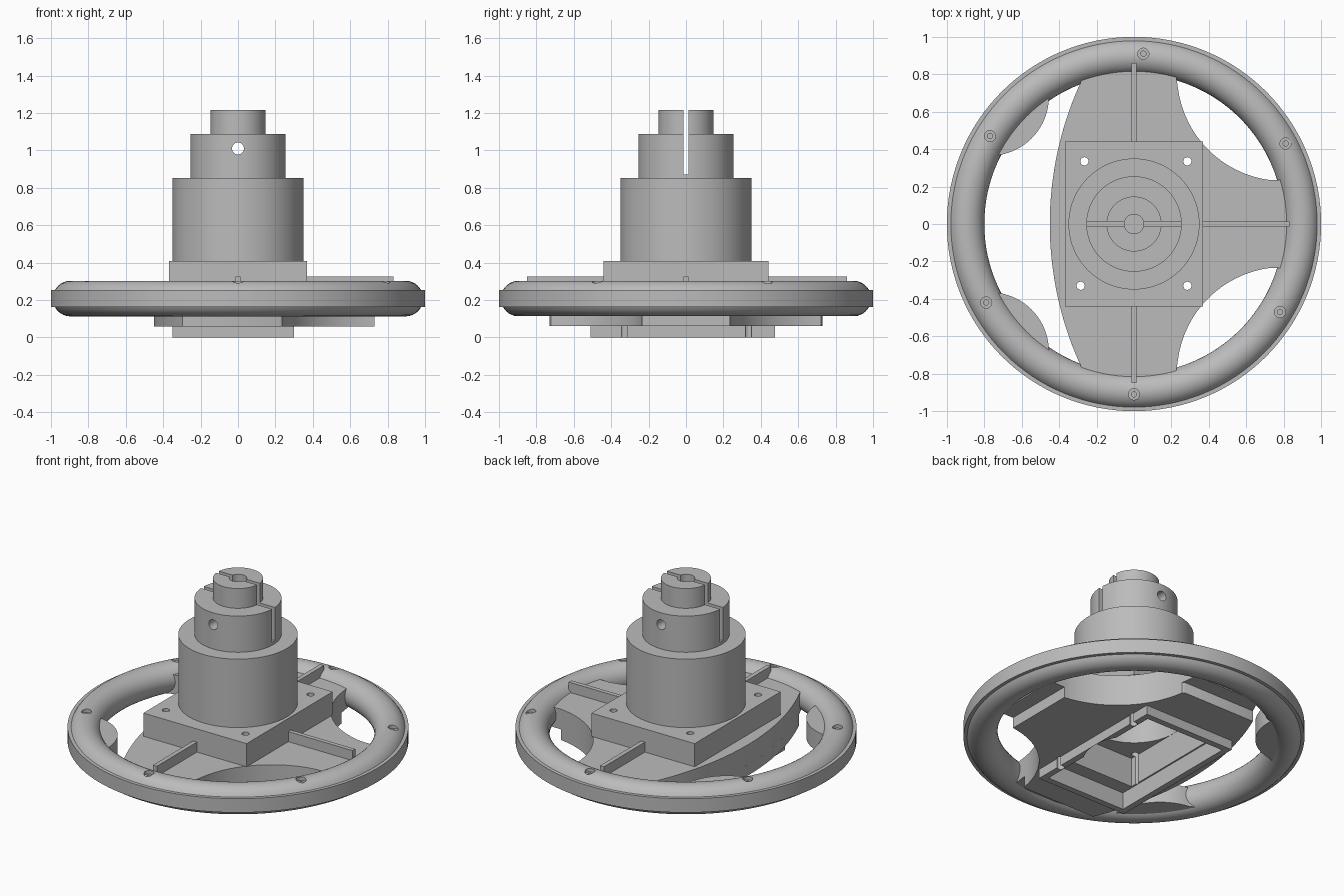
import bpy, bmesh, math
from math import cos, sin, radians, pi, sqrt

if "Cube" in bpy.data.objects:
    bpy.data.objects.remove(bpy.data.objects["Cube"], do_unlink=True)

GREY = bpy.data.materials.new("plain_grey")
GREY.use_nodes = True
GREY.diffuse_color = (0.5, 0.5, 0.5, 1)
GREY.node_tree.nodes["Principled BSDF"].inputs["Base Color"].default_value = (0.5, 0.5, 0.5, 1)


def finish(name, bm):
    bmesh.ops.remove_doubles(bm, verts=bm.verts, dist=1e-5)
    bmesh.ops.recalc_face_normals(bm, faces=bm.faces)
    mesh = bpy.data.meshes.new(name)
    bm.to_mesh(mesh)
    bm.free()
    mesh.materials.append(GREY)
    obj = bpy.data.objects.new(name, mesh)
    bpy.context.collection.objects.link(obj)
    return obj


def prism(name, outline, z0, z1):
    bm = bmesh.new()
    face = bm.faces.new([bm.verts.new((x, y, z0)) for x, y in outline])
    out = bmesh.ops.extrude_face_region(bm, geom=[face])
    top = [v for v in out["geom"] if isinstance(v, bmesh.types.BMVert)]
    bmesh.ops.translate(bm, verts=top, vec=(0, 0, z1 - z0))
    return finish(name, bm)


def box(name, x0, x1, y0, y1, z0, z1):
    return prism(name, [(x0, y0), (x1, y0), (x1, y1), (x0, y1)], z0, z1)


def arc(cx, cy, r, a0, a1, n=24):
    angles = [radians(a0 + (a1 - a0) * i / n) for i in range(n + 1)]
    return [(cx + r * cos(a), cy + r * sin(a)) for a in angles]


def rod(name, x, y, r, z0, z1, n=32):
    return prism(name, arc(x, y, r, 0, 360, n)[:-1], z0, z1)


def lathe(name, profile, steps=96):
    bm = bmesh.new()
    pts = [bm.verts.new((r, 0, z)) for r, z in profile]
    edges = [bm.edges.new((pts[i], pts[(i + 1) % len(pts)])) for i in range(len(pts))]
    bmesh.ops.spin(bm, geom=pts + edges, cent=(0, 0, 0), axis=(0, 0, 1),
                   angle=2 * pi, steps=steps, use_merge=True)
    bmesh.ops.dissolve_degenerate(bm, edges=bm.edges, dist=1e-5)
    return finish(name, bm)


def cut(obj, cutters):
    for c in cutters:
        mod = obj.modifiers.new("cut", "BOOLEAN")
        mod.operation, mod.solver, mod.object = "DIFFERENCE", "EXACT", c
    graph = bpy.context.evaluated_depsgraph_get()
    mesh = bpy.data.meshes.new_from_object(obj.evaluated_get(graph))
    obj.modifiers.clear()
    obj.data = mesh


def smooth(obj):
    obj.data.shade_smooth()
    obj.data.set_sharp_from_angle(angle=radians(32))


# Rim: round tube with a flat raised band outside
RIM_R, TUBE, MID, BAND = 0.895, 0.095, 0.208, 0.045
start = math.degrees(math.asin(BAND / TUBE))
rim_profile = arc(RIM_R, MID, TUBE, start, 360 - start, 32)
rim_profile += [(1.0, MID - BAND), (1.0, MID + BAND)]
rim = lathe("rim", rim_profile, 128)

# Countersunk screw holes around the rim
screws = [(0.05, 0.91), (0.81, 0.43), (0.78, -0.47), (0, -0.91), (-0.79, -0.42), (-0.77, 0.47)]
cutters = []
for x, y in screws:
    cutters += [rod("screw_head_cut", x, y, 0.03, 0.28, 0.4, 20)]
    cutters += [rod("screw_cut", x, y, 0.014, 0.24, 0.29, 16)]
cut(rim, cutters)


# Three-armed spoke plate outline, mirrored across y
def arms(reach):
    half = [(reach, 0.235)] + arc(0.8, 0.8, 0.57, 262, 188) + [(0.22, reach)]
    end = math.degrees(math.asin(reach / 1.82))
    side = arc(1.37, 0, 1.82, 180 - end, 180 + end, 32)
    return half + side + [(x, -y) for x, y in reversed(half)]


spoke_plate = prism("spoke_plate", arms(0.83), 0.13, 0.26)
lower_plate = prism("lower_plate", arms(0.73), 0.06, 0.13)
bottom_frame = box("bottom_frame", -0.35, 0.30, -0.51, 0.475, 0, 0.06)
mount_block = box("mount_block", -0.37, 0.37, -0.44, 0.44, 0.26, 0.41)

# Underside pocket, central bore and bolt holes
pocket = [box("pocket_cut", -0.31, 0.26, -0.47, 0.435, -0.1, 0.11),
          box("deep_pocket_cut", -0.3, 0.23, -0.38, 0.36, -0.1, 0.3),
          rod("bore_cut", 0, 0, 0.3, -0.1, 0.6, 64)]
bolts = [(-0.265, 0.335), (0.285, 0.335), (-0.285, -0.33), (0.285, -0.33)]
pocket += [rod("bolt_cut", x, y, 0.022, -0.1, 0.6, 20) for x, y in bolts]
for part in (spoke_plate, lower_plate, bottom_frame, mount_block):
    cut(part, pocket)
cutters += pocket

# Curved corner webs on the right-hand side of the rim
for side, name in ((1, "back_web"), (-1, "front_web")):
    inner = arc(-0.77, 0.68, 0.315, -82, 5)
    outer = arc(0, 0, 0.85, 118, 156)
    web = prism(name, [(x, side * y) for x, y in inner + outer], 0.13, 0.255)
    smooth(web)

# Stiffening ribs
box("left_rib", 0.36, 0.83, -0.014, 0.014, 0.25, 0.325)
box("back_rib", -0.014, 0.014, 0.43, 0.86, 0.25, 0.325)
box("front_rib", -0.014, 0.014, -0.85, -0.43, 0.25, 0.325)

# Stepped hollow hub with clamp slot, shaft bore and cross hole
hub = lathe("hub", [(0, 0.8), (0.3, 0.8), (0.3, 0.4), (0.35, 0.4), (0.35, 0.853),
                    (0.255, 0.853), (0.255, 1.087), (0.147, 1.087), (0.147, 1.215), (0, 1.215)])
slot = box("slot_cut", -0.5, 0.5, -0.014, 0.014, 0.872, 1.4)
shaft = rod("shaft_cut", 0, 0, 0.052, 0.862, 1.4)
cross = rod("cross_cut", 0, 0, 0.032, -0.5, 0.5, 24)
cross.rotation_euler.x = pi / 2
cross.location.z = 1.01
bpy.context.view_layer.update()
cut(hub, [slot, shaft, cross])
cutters += [slot, shaft, cross]

for part in (rim, spoke_plate, lower_plate, mount_block, hub):
    smooth(part)
for c in cutters:
    bpy.data.objects.remove(c, do_unlink=True)
